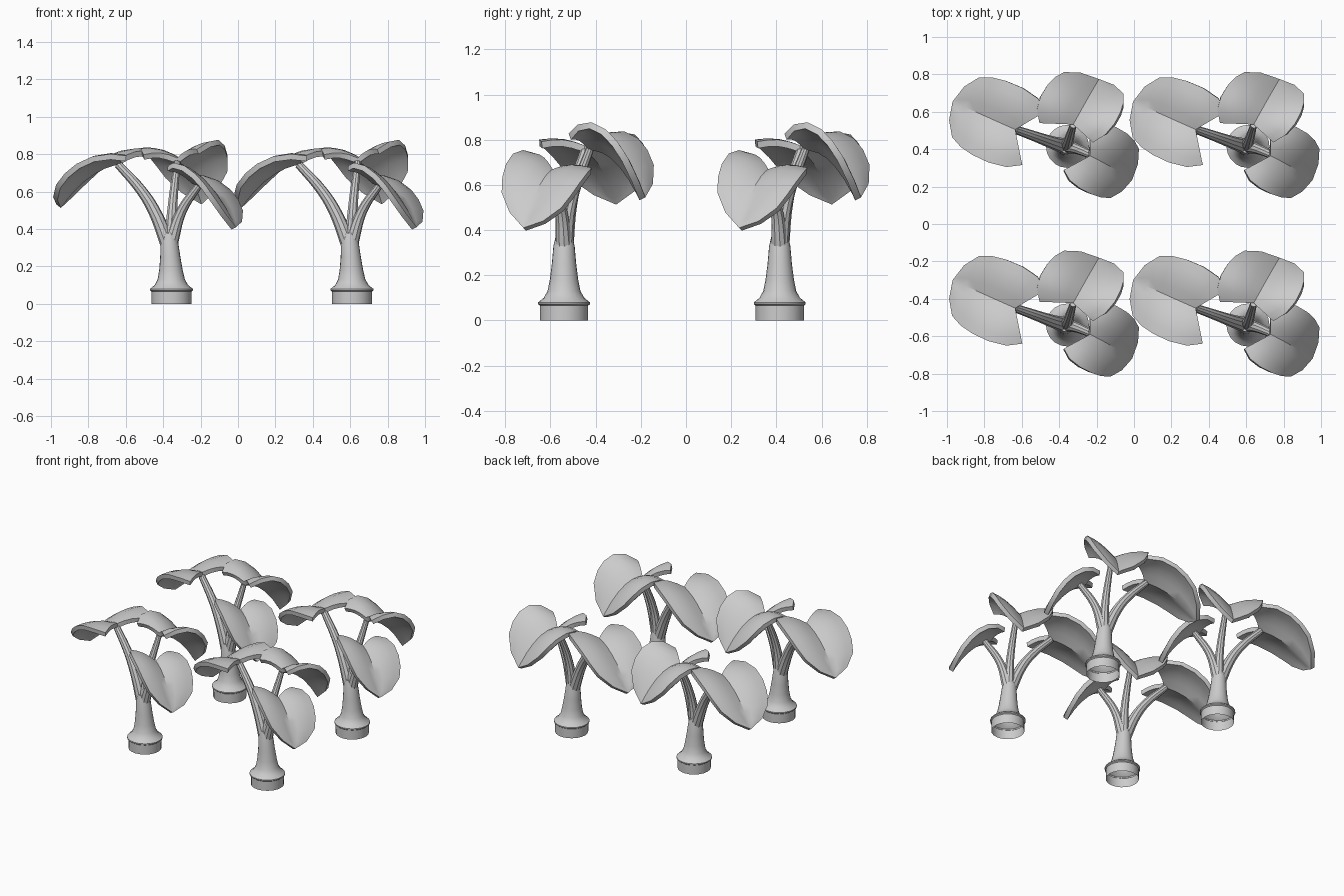
import bpy, bmesh, math
from mathutils import Vector

cube = bpy.data.objects.get("Cube")
if cube:
    bpy.data.objects.remove(cube)

grey = bpy.data.materials.new("light grey")
grey.use_nodes = True
grey.diffuse_color = (0.6, 0.6, 0.6, 1)
grey.node_tree.nodes["Principled BSDF"].inputs["Base Color"].default_value = (0.6, 0.6, 0.6, 1)


def finish(name, data, thickness=0):
    """Turn curve or mesh data into a clean, shaded mesh part."""
    temp = bpy.data.objects.new("temp", data)
    bpy.context.collection.objects.link(temp)
    if thickness:
        mod = temp.modifiers.new("thickness", 'SOLIDIFY')
        mod.thickness = thickness
        mod.offset = -1
    graph = bpy.context.evaluated_depsgraph_get()
    mesh = bpy.data.meshes.new_from_object(temp.evaluated_get(graph))
    bpy.data.objects.remove(temp)
    mesh.name = name
    mesh.materials.clear()
    mesh.materials.append(grey)
    obj = bpy.data.objects.new(name, mesh)
    bpy.context.collection.objects.link(obj)
    bpy.ops.object.select_all(action='DESELECT')
    obj.select_set(True)
    bpy.context.view_layer.objects.active = obj
    bpy.ops.object.shade_smooth_by_angle(angle=math.radians(35))
    return obj


def trunk():
    """Lathed base ring and flared trunk, open at the bottom."""
    profile = [(0.107, 0), (0.107, 0.066), (0.115, 0.072), (0.115, 0.08), (0.09, 0.1),
               (0.073, 0.13), (0.063, 0.18), (0.054, 0.25), (0.047, 0.33), (0.035, 0.38)]
    bm = bmesh.new()
    sides = 20
    rings = []
    for r, z in profile:
        lean = -0.012 * min(1, z / 0.33) ** 2
        rings.append([bm.verts.new((lean + r * math.cos(a), r * math.sin(a), z))
                      for a in (math.tau * i / sides for i in range(sides))])
    for low, high in zip(rings, rings[1:]):
        for i in range(sides):
            k = (i + 1) % sides
            bm.faces.new((low[i], low[k], high[k], high[i]))
    bm.faces.new(rings[-1])
    mesh = bpy.data.meshes.new("trunk")
    bm.to_mesh(mesh)
    bm.free()
    return finish("trunk", mesh)


def stem(name, points):
    """Tapered branch through (x, y, z, radius) points."""
    curve = bpy.data.curves.new(name, 'CURVE')
    curve.dimensions = '3D'
    curve.bevel_depth = 1
    curve.bevel_resolution = 3
    curve.resolution_u = 5
    curve.use_fill_caps = True
    spline = curve.splines.new('BEZIER')
    spline.bezier_points.add(len(points) - 1)
    for bp, (x, y, z, r) in zip(spline.bezier_points, points):
        bp.co = (x, y, z)
        bp.radius = r
        bp.handle_left_type = bp.handle_right_type = 'AUTO'
    return finish(name, curve)


# Half heart outline: (midrib position, edge position along leaf, edge width)
OUTLINE = [(0, -0.28, 0.72), (0.1, -0.1, 0.92), (0.25, 0.15, 1), (0.42, 0.4, 0.99),
           (0.6, 0.6, 0.93), (0.78, 0.78, 0.8), (0.93, 0.93, 0.45), (1, 1, 0)]


def leaf(name, notch, middle, tip, sides):
    """Heart leaf folded along a drooping midrib, one side vector per half."""
    a, b, c = Vector(notch), Vector(middle), Vector(tip)
    columns = 4
    bm = bmesh.new()
    for side in map(Vector, sides):
        grid = []
        for m, u, w in OUTLINE:
            row = []
            for j in range(columns + 1):
                f = j / columns
                t = m + (u - m) * f
                p = a * (1 - t) ** 2 + b * 2 * t * (1 - t) + c * t * t + side * (w * f)
                p.z += 0.018 * math.sin(math.pi * f) * w
                row.append(bm.verts.new(p))
            grid.append(row)
        for r0, r1 in zip(grid, grid[1:]):
            for j in range(columns):
                face = bm.faces.new((r0[j], r0[j + 1], r1[j + 1], r1[j]))
                face.normal_update()
                if face.normal.z < 0:
                    face.normal_flip()
    bmesh.ops.remove_doubles(bm, verts=bm.verts, dist=0.0005)
    mesh = bpy.data.meshes.new(name)
    bm.to_mesh(mesh)
    bm.free()
    return finish(name, mesh, 0.03)


parts = [
    trunk(),
    stem("long_stem", [(-0.012, 0, 0.3, 0.042), (-0.095, 0.025, 0.5, 0.033),
                       (-0.165, 0.05, 0.61, 0.028), (-0.285, 0.092, 0.745, 0.022)]),
    stem("upright_stem", [(-0.005, 0, 0.32, 0.038), (0.005, 0.03, 0.52, 0.027),
                          (0.03, 0.115, 0.76, 0.018)]),
    stem("short_stem", [(-0.005, 0, 0.32, 0.038), (0.055, -0.015, 0.5, 0.027),
                        (0.15, -0.055, 0.64, 0.02)]),
    leaf("side_leaf", (-0.28, 0.09, 0.775), (-0.46, 0.17, 0.75), (-0.615, 0.24, 0.53),
         [(0.09, 0.2, 0.06), (-0.09, -0.2, 0.025)]),
    leaf("back_leaf", (0.03, 0.117, 0.78), (0.1, 0.245, 0.79), (0.168, 0.36, 0.545),
         [(-0.196, 0.111, 0.06), (0.2, -0.033, 0.1)]),
    leaf("front_leaf", (0.12, -0.05, 0.67), (0.25, -0.115, 0.63), (0.345, -0.18, 0.41),
         [(0.1, 0.173, 0), (-0.09, -0.156, 0.085)]),
]

# Four identical plants in a two by two layout
for row, y in enumerate((0.415, -0.54)):
    for col, x in enumerate((-0.355, 0.61)):
        for part in parts:
            if row == col == 0:
                continue
            copy = part.copy()
            copy.location = (x, y, 0)
            bpy.context.collection.objects.link(copy)
for part in parts:
    part.location = (-0.355, 0.415, 0)
